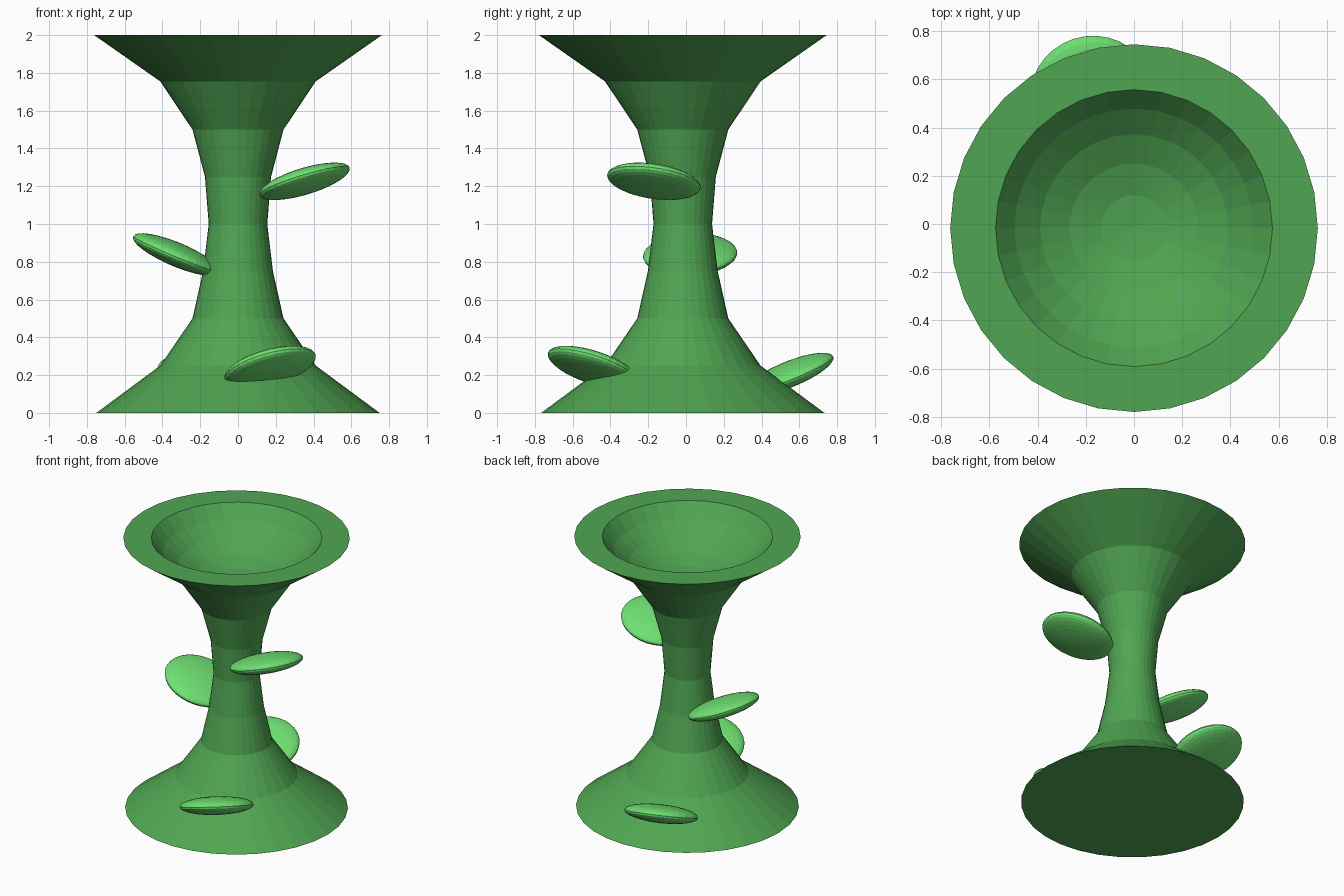
import bpy, bmesh, math
from mathutils import Matrix, Vector

if "Cube" in bpy.data.objects:
    bpy.data.objects.remove(bpy.data.objects["Cube"])

CY = -0.017   # body axis sits slightly forward
SIDES = 32


def material(name, rgb):
    m = bpy.data.materials.new(name)
    m.diffuse_color = (*rgb, 1)
    m.use_nodes = True
    m.node_tree.nodes["Principled BSDF"].inputs["Base Color"].default_value = m.diffuse_color
    return m


def add_object(name, bm, mat):
    bmesh.ops.recalc_face_normals(bm, faces=bm.faces)
    me = bpy.data.meshes.new(name)
    bm.to_mesh(me)
    bm.free()
    me.materials.append(mat)
    ob = bpy.data.objects.new(name, me)
    bpy.context.collection.objects.link(ob)
    return ob


def lathe(name, profile, mat):
    """Spin (radius, z) points; both ends lie on the axis."""
    bm = bmesh.new()
    rings = []
    for r, z in profile:
        if r < 1e-5:
            rings.append([bm.verts.new((0, CY, z))] * SIDES)
        else:
            rings.append([bm.verts.new((r * math.cos(a), CY + r * math.sin(a), z))
                          for a in (2 * math.pi * i / SIDES for i in range(SIDES))])
    for lo, hi in zip(rings, rings[1:]):
        for i in range(SIDES):
            j = (i + 1) % SIDES
            quad = list(dict.fromkeys((lo[i], lo[j], hi[j], hi[i])))
            bm.faces.new(quad)
    return add_object(name, bm, mat)


def leaf(name, centre, azimuth, tilt, mat):
    """Flattened sphere, rising outward along its azimuth."""
    bm = bmesh.new()
    rot = Matrix.Rotation(math.radians(azimuth), 4, 'Z') @ Matrix.Rotation(-math.radians(tilt), 4, 'Y')
    mtx = Matrix.Translation(Vector(centre)) @ rot @ Matrix.Diagonal((0.25, 0.25, 0.0625, 1))
    bmesh.ops.create_uvsphere(bm, u_segments=32, v_segments=16, radius=1, matrix=mtx)
    return add_object(name, bm, mat)


body_green = material("dark green", (0.08, 0.38, 0.085))
leaf_green = material("light green", (0.16, 0.76, 0.17))

# Waisted body, flat rim and spherical bowl (sphere radius 0.7 centred at z = 2.4)
outer = [(0, 0), (0.75, 0), (0.412, 0.25), (0.241, 0.5), (0.185, 0.75), (0.155, 1.0),
         (0.175, 1.25), (0.241, 1.5), (0.412, 1.755), (0.762, 2.0)]
bowl = [(0.574, 2.0)]
for k in range(4, -1, -1):
    a = math.pi * k / 16
    bowl.append((0.7 * math.sin(a), 2.4 - 0.7 * math.cos(a)))
lathe("body", outer + bowl, body_green)

# Leaves: centre, facing direction, upward tilt
leaf("upper_leaf", (0.352, -0.17, 1.226), -26, 18.6, leaf_green)
leaf("middle_leaf", (-0.325, 0.022, 0.838), 173, 23, leaf_green)
leaf("lower_front_leaf", (0.17, -0.493, 0.242), -50, 23, leaf_green)
leaf("lower_back_leaf", (-0.18, 0.548, 0.205), 108, 23, leaf_green)
